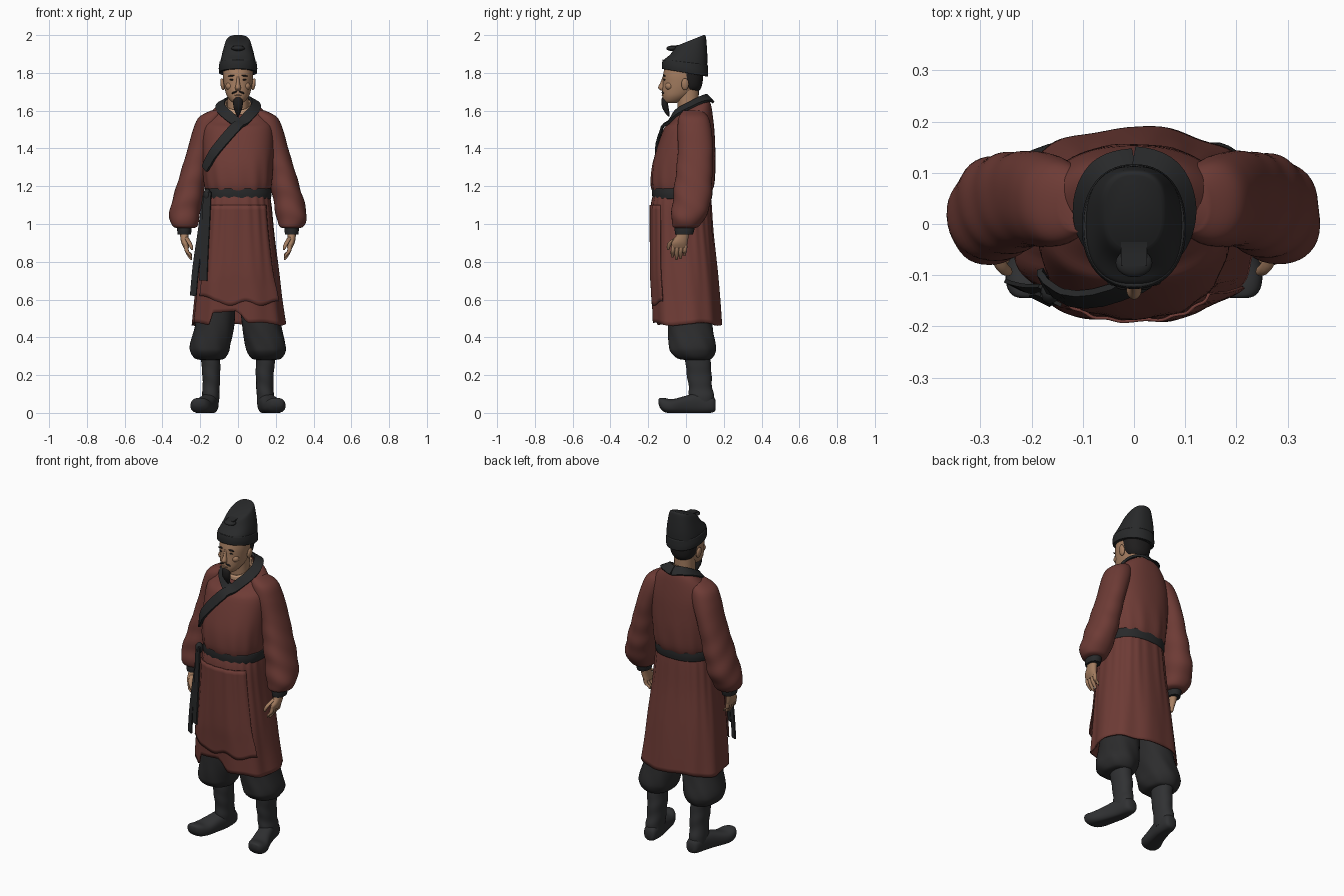
import bpy, bmesh, math
from mathutils import Vector, Matrix
from mathutils.bvhtree import BVHTree


def material(name, c):
    m = bpy.data.materials.new(name)
    m.diffuse_color = (*c, 1)
    return m


RED = material("red_cloth", (0.155, 0.044, 0.036))
BLACK = material("black_cloth", (0.021, 0.022, 0.023))
GREY = material("trouser_cloth", (0.025, 0.025, 0.026))
BOOT = material("boot_leather", (0.030, 0.031, 0.033))
SKIN = material("skin", (0.38, 0.21, 0.12))
CREAM = material("cream_lining", (0.55, 0.32, 0.19))
HAIR = material("dark_hair", (0.014, 0.013, 0.013))


def finish(name, bm, mat, thick=0):
    bmesh.ops.recalc_face_normals(bm, faces=bm.faces)
    for f in bm.faces:
        f.smooth = True
    me = bpy.data.meshes.new(name)
    bm.to_mesh(me)
    me.set_sharp_from_angle(angle=math.radians(50))
    me.materials.append(mat)
    ob = bpy.data.objects.new(name, me)
    bpy.context.collection.objects.link(ob)
    if thick:
        ob.modifiers.new("thickness", "SOLIDIFY").thickness = thick
    return bm


def smooth_path(pts, sub):
    """Catmull-Rom interpolation of equal-length tuples."""
    out = []
    for i in range(len(pts) - 1):
        p = [pts[max(0, i - 1)], pts[i], pts[i + 1], pts[min(len(pts) - 1, i + 2)]]
        for k in range(sub):
            t = k / sub
            out.append([b + 0.5 * t * (c - a + t * (2 * a - 5 * b + 4 * c - d + t * (3 * (b - c) + d - a)))
                        for a, b, c, d in zip(*p)])
    return out + [list(pts[-1])]


def loft(name, mat, rings, axis='z', n=40, e=2.2, sub=4, arc=None, fold=None, warp=None, cap=True, thick=0):
    """Skin super-elliptic rings (cx, cy, cz, ra, rb); axis tells what the rings face."""
    bm = bmesh.new()
    rows = []
    a0, a1 = [math.radians(v) for v in (arc or (0, 360))]
    m = n + 1 if arc else n
    for cx, cy, cz, ra, rb in smooth_path(rings, sub):
        row = []
        for i in range(m):
            a = a0 + (a1 - a0) * i / n
            c, s = math.cos(a), math.sin(a)
            k = 1 + (fold(a, cz) if fold else 0)
            u = k * ra * math.copysign(abs(c) ** (2 / e), c)
            v = k * rb * math.copysign(abs(s) ** (2 / e), s)
            p = Vector((cx + u, cy + v, cz) if axis == 'z' else (cx + u, cy, cz + v))
            row.append(bm.verts.new(warp(p, a) if warp else p))
        rows.append(row)
    for r, q in zip(rows, rows[1:]):
        for i in range(n):
            j = (i + 1) % m
            bm.faces.new((r[i], r[j], q[j], q[i]))
    if cap and not arc:
        bm.faces.new(rows[0])
        bm.faces.new(rows[-1])
    return finish(name, bm, mat, thick)


def ball(name, mat, loc, size, tilt=0):
    bm = bmesh.new()
    bmesh.ops.create_uvsphere(bm, u_segments=20, v_segments=12, radius=1)
    bm.transform(Matrix.Translation(loc) @ Matrix.Rotation(tilt, 4, 'Y') @ Matrix.Diagonal((*size, 1)))
    finish(name, bm, mat)


def ribbon(name, mat, pts, width, place, thick=0.008, sub=6):
    """Flat band along a path; place(p) gives the surface point and its normal."""
    bm = bmesh.new()
    path = [place(Vector(p)) for p in smooth_path(pts, sub)]
    rows = []
    for i, (p, nrm) in enumerate(path):
        t = path[min(i + 1, len(path) - 1)][0] - path[max(i - 1, 0)][0]
        side = nrm.cross(t).normalized() * width / 2
        rows.append([bm.verts.new(p + side * f + nrm * d) for f, d in
                     ((-1, 0), (1, 0), (1, thick), (-1, thick))])
    for r, q in zip(rows, rows[1:]):
        for i in range(4):
            bm.faces.new((r[i], r[i - 1], q[i - 1], q[i]))
    bm.faces.new(rows[0])
    bm.faces.new(rows[-1])
    finish(name, bm, mat)


def ramp(v, lo, hi):
    t = min(1, max(0, (v - lo) / (hi - lo)))
    return t * t * (3 - 2 * t)


# Robe body: bloused over the belt, neck opening low at the front
def neck_tilt(p, a):
    p.z += 0.5 * ramp(p.z, 1.5, 1.62) * (p.y - 0.03)
    return p


torso = loft("robe_body", RED, [
    (0, -.02, 1.14, .155, .14), (0, -.018, 1.20, .176, .166), (0, -.012, 1.30, .185, .168),
    (0, 0, 1.40, .19, .155), (0, .015, 1.50, .187, .135), (0, .025, 1.56, .163, .115),
    (0, .028, 1.60, .125, .1), (0, .025, 1.625, .088, .085)],
    n=72, e=2.4, cap=False, thick=.005, warp=neck_tilt,
    fold=lambda a, z: (1 - ramp(z, 1.2, 1.42)) * .016 * math.sin(13 * a + 8 * z))

# Skirt with widening folds and an uneven front hem, plus an overlapping front flap
SKIRT = [(0, -.02, 1.17, .163, .148), (0, -.025, 1.10, .176, .16), (0, -.02, .95, .19, .165),
         (0, -.01, .75, .214, .175), (0, -.002, .60, .23, .179), (.003, .005, .47, .246, .181)]


def skirt_fold(a, z):
    low = 1 - ramp(z, .5, 1.1)
    return low * (.022 * math.sin(9 * a + 1) + .012 * math.sin(5 * a)) + (1 - low) * .012 * math.sin(22 * a)


def skirt_hem(p, a):
    t = 1 - ramp(p.z, .47, .66)
    front = ramp(-p.y, .08, .13) * ramp(p.x, -.16, -.13) * (1 - ramp(p.x, -.01, .06))
    p.z += t * (.07 * front + .008 * math.sin(4 * a))
    return p


def flap_hem(p, a):
    t = 1 - ramp(p.z, .47, .8)
    p.z += t * (.11 + .05 * (1 - ramp(p.x, -.2, -.11)) + .012 * math.sin(p.x * 38))
    return p


loft("robe_skirt", RED, SKIRT, n=110, e=2.5, cap=False, thick=.008, fold=skirt_fold, warp=skirt_hem)
loft("skirt_front_flap", RED, [(x, y, z, a + .007, b + .007) for x, y, z, a, b in SKIRT[1:]],
     n=50, e=2.5, arc=(218, 322), thick=.006, fold=skirt_fold, warp=flap_hem)

# Belt and its knot
loft("belt", BLACK, [(0, -.02, 1.133, .174, .156), (0, -.02, 1.16, .178, .16), (0, -.02, 1.187, .176, .16)],
     n=64, e=2.4, cap=False, thick=.012)
ball("belt_knot", BLACK, (-.163, -.135, 1.155), (.02, .022, .032))

# Hanging sash ends
out = Vector((-.45, -.9, 0)).normalized()
hang = lambda p: (p, out)
ribbon("sash_front", BLACK, [(-.16, -.145, 1.17), (-.168, -.142, 1.0), (-.176, -.142, .85), (-.182, -.145, .70)], .045, hang)
ribbon("sash_back", BLACK, [(-.168, -.125, 1.15), (-.195, -.125, .95), (-.22, -.12, .78), (-.235, -.115, .62)], .036, hang)

# Crossed collar laid over the robe
tree = BVHTree.FromBMesh(torso)


def on_robe(p):
    co, nrm, _, _ = tree.find_nearest(p)
    if nrm.dot(co - Vector((0, .02, co.z))) < 0:
        nrm = -nrm
    return co + nrm * .003, nrm


ribbon("collar_under", BLACK, [(.03, -.11, 1.53), (-.04, -.085, 1.57), (-.085, -.02, 1.605), (-.09, .04, 1.63),
                               (-.06, .095, 1.645), (0, .115, 1.65)], .055, on_robe)
ribbon("collar_over", BLACK, [(0, .115, 1.65), (.06, .095, 1.645), (.09, .04, 1.63), (.085, -.02, 1.605),
                              (.055, -.08, 1.575), (0, -.115, 1.525), (-.07, -.145, 1.45), (-.13, -.14, 1.37),
                              (-.172, -.11, 1.29)], .055, on_robe, thick=.013)
loft("inner_collar", CREAM, [(0, .022, 1.58, .078, .074), (0, .018, 1.645, .068, .07)], cap=False,
     thick=.006, warp=neck_tilt)

# Arms
for s, side in ((-1, "left"), (1, "right")):
    def part(name, mat, rings, **kw):
        return loft(side + "_" + name, mat, [(r[0] * s, *r[1:]) for r in rings], **kw)

    part("sleeve", RED, [
        (.11, .035, 1.60, .035, .05), (.145, .04, 1.565, .062, .078), (.168, .045, 1.50, .07, .09),
        (.2, .05, 1.40, .066, .093), (.226, .045, 1.30, .07, .095), (.25, .038, 1.20, .076, .1),
        (.273, .028, 1.10, .082, .1), (.284, .012, 1.035, .08, .09), (.282, 0, .99, .066, .072),
        (.28, -.003, .978, .045, .052)], sub=6,
        fold=lambda a, z: (1 - ramp(z, 1.1, 1.5)) * .03 * math.sin(52 * z + 2.5 * math.sin(a) + a * s))
    part("cuff", BLACK, [(.284, -.005, 1.01, .036, .052), (.284, -.008, .97, .038, .052),
                         (.284, -.01, .945, .035, .047)], n=28)
    part("palm", SKIN, [(.284, -.01, .97, .025, .032), (.284, -.02, .935, .022, .034),
                        (.28, -.034, .90, .02, .042), (.272, -.036, .872, .014, .04)], n=24)
    for k in range(4):
        y, tip = -.066 + k * .021, (.822, .81, .815, .83)[k]
        part("finger_%d" % (k + 1), SKIN, [
            (.276, y, .885, .011, .011), (.27, y - .004, .855, .011, .011),
            (.255, y - .005, tip + .015, .009, .009), (.247, y - .005, tip, .004, .004)], n=12, e=2)
    part("thumb", SKIN, [(.275, -.045, .93, .012, .012), (.26, -.08, .905, .012, .012),
                         (.248, -.092, .88, .01, .01), (.243, -.094, .862, .004, .004)], n=12, e=2)

    # Baggy trousers gathered over boots
    part("trouser_leg", GREY, [
        (.09, 0, .80, .088, .11), (.112, .015, .58, .1, .112), (.125, .023, .46, .104, .118),
        (.146, .033, .36, .107, .124), (.15, .036, .32, .1, .118), (.15, .045, .288, .078, .09),
        (.148, .055, .28, .045, .055)], sub=6,
        fold=lambda a, z: (1 - ramp(z, .35, .6)) * .02 * math.sin(7 * a + 30 * z))
    part("boot_shaft", BOOT, [(.148, .06, .31, .052, .066), (.142, .068, .22, .048, .066),
                              (.142, .076, .14, .045, .062), (.145, .082, .09, .046, .066),
                              (.145, .085, .04, .042, .062)], sub=6, n=32,
         fold=lambda a, z: .02 * math.sin(75 * z + 2 * math.cos(a)))

    def ground(p, a):
        p.z = max(p.z, 0)
        return p
    part("boot_foot", BOOT, [
        (.14, .157, .04, .022, .025), (.142, .14, .045, .038, .043), (.15, .07, .05, .045, .056),
        (.168, 0, .043, .05, .048), (.19, -.07, .035, .058, .038), (.2, -.115, .042, .05, .037),
        (.205, -.138, .053, .034, .025), (.206, -.145, .06, .015, .012)], axis='y', n=28, e=2.5, warp=ground)

    # Paired face details
    ball(side + "_ear", SKIN, (s * .082, -.005, 1.74), (.011, .02, .032), s * .15)
    ball(side + "_eye", HAIR, (s * .031, -.113, 1.764), (.013, .006, .0045))
    ball(side + "_brow", HAIR, (s * .033, -.114, 1.785), (.02, .007, .004), s * .12)
    ball(side + "_moustache", HAIR, (s * .018, -.121, 1.697), (.018, .008, .005), s * .35)
    ball(side + "_cheek", SKIN, (s * .042, -.088, 1.73), (.024, .022, .022))

# Head, neck, nose and mouth
loft("head", SKIN, [(0, -.08, 1.64, .02, .025), (0, -.07, 1.65, .038, .048), (0, -.052, 1.675, .057, .073),
                    (0, -.036, 1.705, .068, .09), (0, -.025, 1.745, .076, .098), (0, -.02, 1.79, .08, .101),
                    (0, -.01, 1.85, .078, .098)], e=2.1)
loft("neck", SKIN, [(0, .02, 1.53, .06, .058), (0, .012, 1.62, .056, .056), (0, .008, 1.72, .058, .06)])
loft("nose", SKIN, [(0, -.115, 1.782, .007, .008), (0, -.122, 1.75, .009, .013),
                    (0, -.127, 1.722, .015, .021), (0, -.123, 1.708, .012, .012)], n=16, e=2)
ball("lower_lip", SKIN, (0, -.122, 1.681), (.018, .007, .005))

# Goatee and hair at the nape
loft("goatee", HAIR, [(0, -.114, 1.674, .01, .01), (0, -.114, 1.655, .024, .016), (0, -.11, 1.62, .024, .017),
                      (0, -.1, 1.59, .014, .012), (0, -.092, 1.57, .004, .004)], n=20)
loft("hair", HAIR, [(0, .015, 1.70, .045, .05), (0, .02, 1.725, .066, .062), (0, .022, 1.77, .078, .068),
                    (0, .02, 1.83, .084, .072)])


# Tall hat: brim low at the back, crown rising to the back
def hat_tilt(p, a):
    p.z += (-.17 + .57 * ramp(p.z, 1.83, 1.965)) * p.y
    return p


loft("hat_crown", BLACK, [(0, -.005, 1.80, .094, .115), (0, -.003, 1.85, .094, .115), (0, .005, 1.885, .088, .108),
                          (0, .015, 1.925, .076, .094), (0, .022, 1.955, .064, .082), (0, .023, 1.963, .054, .072)],
     e=2.5, n=56, warp=hat_tilt)
loft("hat_band", BLACK, [(0, -.005, 1.80, .1, .121), (0, -.005, 1.825, .102, .122), (0, -.004, 1.856, .098, .119)],
     e=2.2, n=56, cap=False, thick=.01, warp=hat_tilt)
ball("hat_front_fold", BLACK, (0, -.076, 1.93), (.036, .028, .014))
ribbon("hat_top_ridge", BLACK, [(0, -.08, 1.938), (0, -.03, 1.944), (0, .03, 1.968), (0, .08, 1.988)], .05,
       lambda p: (p, Vector((0, -.35, .93))), thick=.006)
